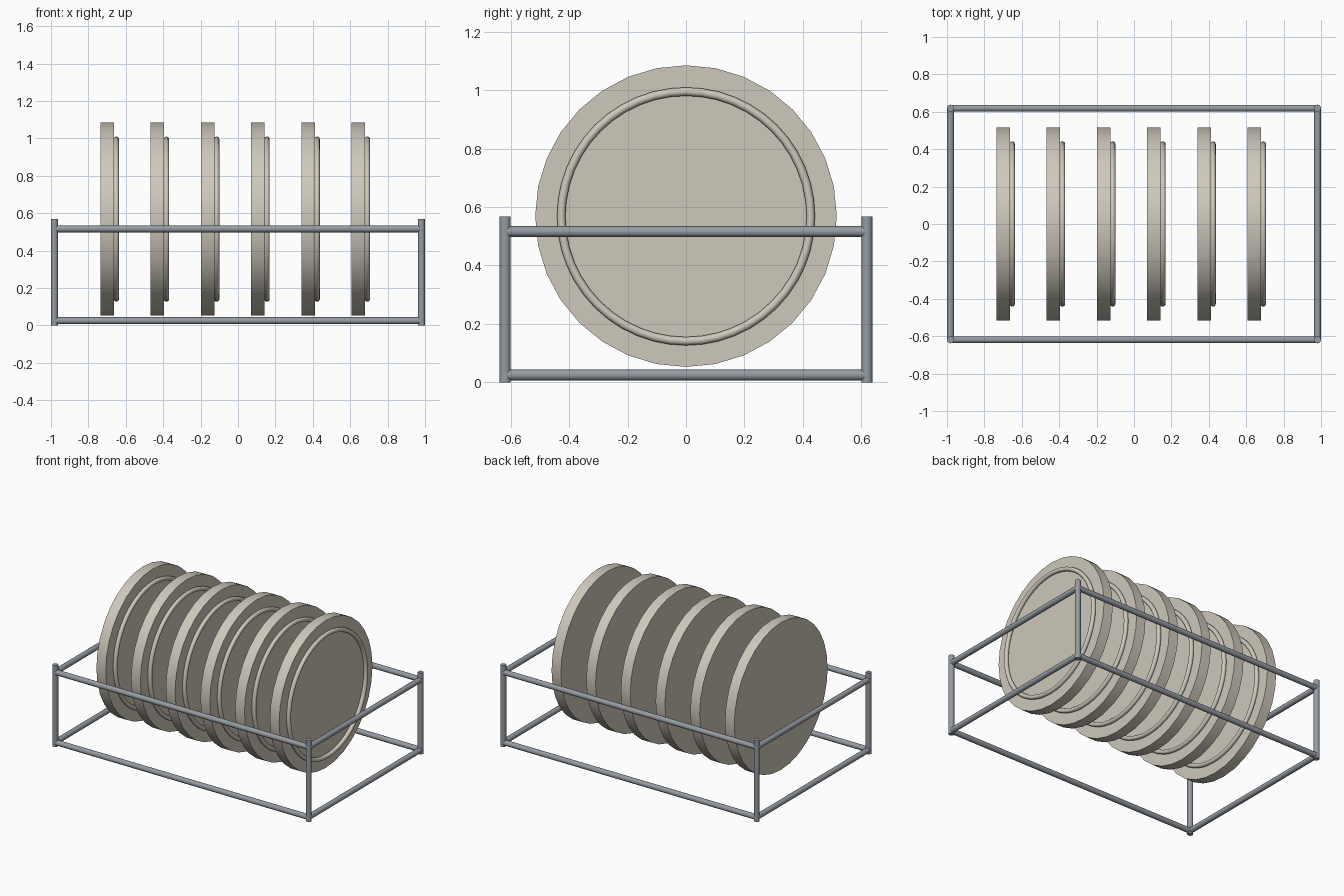
import bpy, math
from mathutils import Vector

if "Cube" in bpy.data.objects:
    bpy.data.objects.remove(bpy.data.objects["Cube"])


def mat(name, rgb):
    m = bpy.data.materials.new(name)
    m.diffuse_color = (*rgb, 1)
    m.use_nodes = True
    m.node_tree.nodes["Principled BSDF"].inputs["Base Color"].default_value = m.diffuse_color
    return m


steel = mat("steel", (0.30, 0.33, 0.36))
ceramic = mat("ceramic", (0.62, 0.58, 0.50))


def finish(name, material):
    o = bpy.context.object
    o.name = name
    o.data.materials.append(material)
    bpy.ops.object.shade_smooth_by_angle(angle=math.radians(40))
    return o


def rod(name, a, b, r, sides, material):
    a, b = Vector(a), Vector(b)
    d = b - a
    bpy.ops.mesh.primitive_cylinder_add(
        vertices=sides, radius=r, depth=d.length, location=(a + b) / 2,
        rotation=d.to_track_quat('Z', 'Y').to_euler())
    return finish(name, material)


X, Y, TOP = 0.981, 0.619, 0.568

# corner posts
for sx in (-1, 1):
    for sy in (-1, 1):
        rod("corner_post", (sx * X, sy * Y, 0), (sx * X, sy * Y, TOP), 0.019, 16, steel)

# lower and upper rails
for level, z in (("lower", 0.025), ("upper", 0.516)):
    for s in (-1, 1):
        rod(level + "_long_rail", (-X, s * Y, z), (X, s * Y, z), 0.0185, 16, steel)
        rod(level + "_end_rail", (s * X, -Y, z), (s * X, Y, z), 0.0185, 16, steel)

# row of upright plates, each with a raised ring on its right face
for i in range(6):
    x = -0.699 + i * 0.2685
    zc = 0.569
    rod("plate", (x - 0.036, 0, zc), (x + 0.036, 0, zc), 0.516, 32, ceramic)
    bpy.ops.mesh.primitive_torus_add(
        major_segments=48, minor_segments=12, major_radius=0.427, minor_radius=0.0145,
        location=(x + 0.048, 0, zc - 0.001), rotation=(0, math.pi / 2, 0))
    finish("plate_ring", ceramic)
